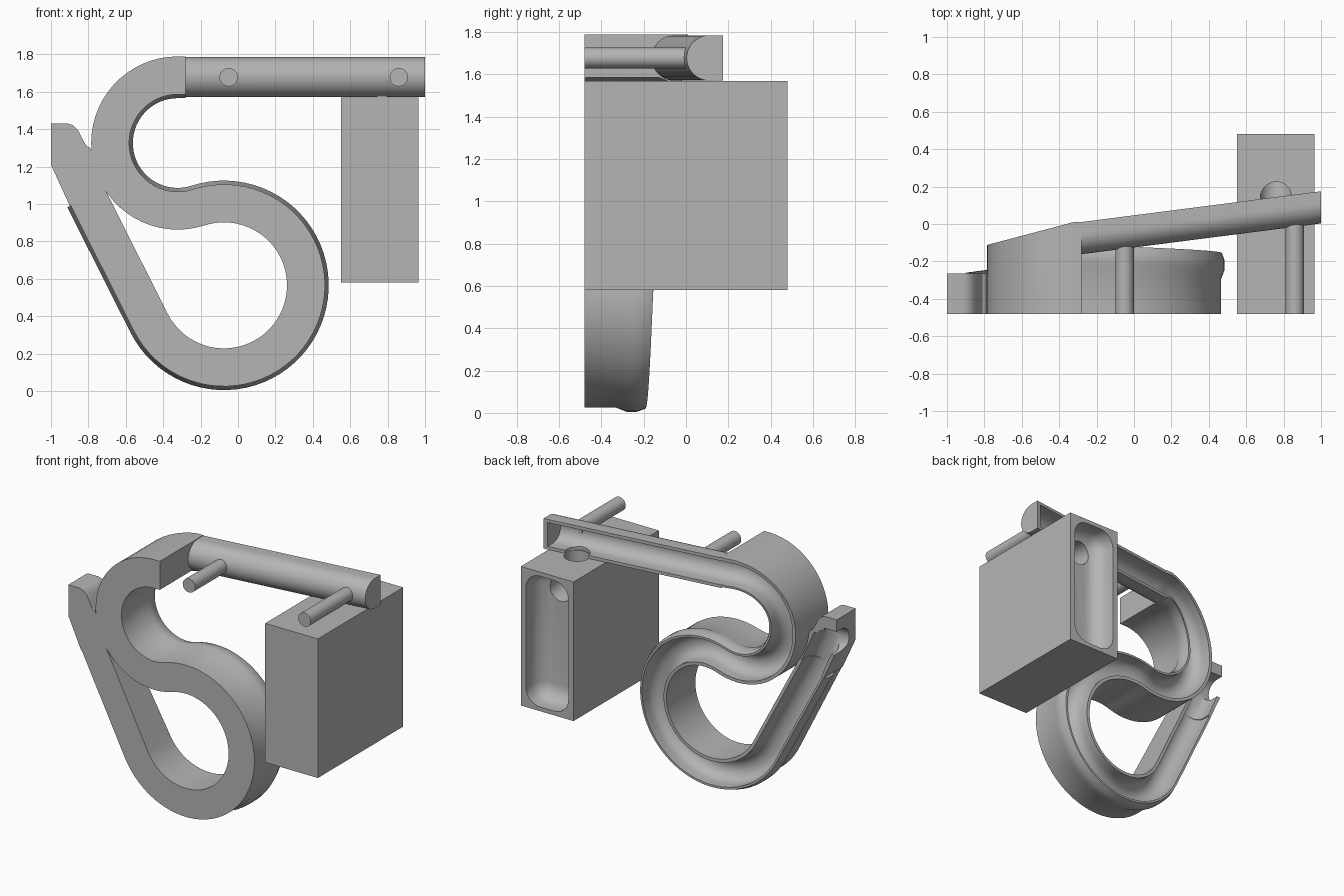
import bpy, bmesh, math
from math import cos, sin, radians, pi
from mathutils import Vector

cube = bpy.data.objects.get("Cube")
if cube:
    bpy.data.objects.remove(cube)

grey = bpy.data.materials.new("plain_grey")
grey.use_nodes = True
grey.diffuse_color = (0.46, 0.46, 0.46, 1)
grey.node_tree.nodes["Principled BSDF"].inputs["Base Color"].default_value = (0.46, 0.46, 0.46, 1)

FLOOR = -0.48      # front plane every support reaches
BORE = 0.085       # radius of the rolling groove
SINK = 0.06        # groove centre below the rear rim


def finish(name, bm):
    bmesh.ops.recalc_face_normals(bm, faces=bm.faces)
    mesh = bpy.data.meshes.new(name)
    bm.to_mesh(mesh)
    bm.free()
    mesh.materials.append(grey)
    ob = bpy.data.objects.new(name, mesh)
    bpy.context.collection.objects.link(ob)
    return ob


def sweep(name, path, section):
    """Sweep a (sideways, y) section along (x, z, rim) path points."""
    bm = bmesh.new()
    rings = []
    for i, (x, z, rim) in enumerate(path):
        a, b = path[max(i - 1, 0)], path[min(i + 1, len(path) - 1)]
        t = Vector((b[0] - a[0], b[1] - a[1])).normalized()
        rings.append([bm.verts.new((x - t.y * s, y, z + t.x * s)) for s, y in section(rim)])
    n = len(rings[0])
    for p, q in zip(rings, rings[1:]):
        for k in range(n):
            bm.faces.new((p[k], p[(k + 1) % n], q[(k + 1) % n], q[k]))
    bm.faces.new(rings[0])
    bm.faces.new(rings[-1])
    return finish(name, bm)


def extrude(name, outline, y0, y1):
    bm = bmesh.new()
    face = bm.faces.new([bm.verts.new((x, y0, z)) for x, z in outline])
    new = bmesh.ops.extrude_face_region(bm, geom=[face])["geom"]
    bmesh.ops.translate(bm, vec=(0, y1 - y0, 0), verts=[v for v in new if isinstance(v, bmesh.types.BMVert)])
    return finish(name, bm)


def box(name, low, high, bevel=0):
    bm = bmesh.new()
    bmesh.ops.create_cube(bm, size=1)
    for v in bm.verts:
        v.co = [(l + h) / 2 + c * (h - l) for c, l, h in zip(v.co, low, high)]
    if bevel:
        bmesh.ops.bevel(bm, geom=bm.edges[:], offset=bevel, segments=6, profile=0.5, affect='EDGES')
    return finish(name, bm)


def rod(name, start, end, radius):
    bm = bmesh.new()
    a, b = Vector(start), Vector(end)
    bmesh.ops.create_cone(bm, cap_ends=True, segments=32, radius1=radius, radius2=radius, depth=(b - a).length)
    turn = (b - a).to_track_quat('Z', 'Y').to_matrix()
    bmesh.ops.rotate(bm, matrix=turn, verts=bm.verts)
    bmesh.ops.translate(bm, vec=(a + b) / 2, verts=bm.verts)
    return finish(name, bm)


def ball(name, centre, radius):
    bm = bmesh.new()
    bmesh.ops.create_uvsphere(bm, u_segments=32, v_segments=16, radius=radius)
    bmesh.ops.translate(bm, vec=centre, verts=bm.verts)
    return finish(name, bm)


def cut(ob, *cutters):
    for c in cutters:
        c.hide_render = True
        mod = ob.modifiers.new("cut", 'BOOLEAN')
        mod.operation, mod.solver, mod.object = 'DIFFERENCE', 'EXACT', c
        bpy.context.view_layer.objects.active = ob
        bpy.ops.object.modifier_apply(modifier=mod.name)


def groove(rim):
    arc = [(-BORE * cos(pi * k / 14), rim - SINK - BORE * sin(pi * k / 14)) for k in range(15)]
    return [(-BORE, rim)] + arc + [(BORE, rim)]


def track_section(rim):
    lip = [(0.1, rim), (0.115, rim - 0.04), (0.115, rim - 0.09), (0.095, rim - 0.14), (0.095, FLOOR)]
    return [(-0.108, FLOOR), (-0.108, rim)] + groove(rim) + lip


def shell(rim):
    r = 0.107
    return [(r, rim)] + [(r * cos(pi * k / 20), rim - 0.065 - r * sin(pi * k / 20)) for k in range(21)] + [(-r, rim)]


def beam_section(rim):
    return groove(rim) + shell(rim)


# Curved track: small bend, large loop, then the straight run-out
big, small = 0.445, 0.355
cx, cz = -0.075, 0.565
ux = cx + (big + small) * cos(radians(108))
uz = cz + (big + small) * sin(radians(108))
path = [(-0.28, uz + small, 0.01)]
for d in range(90, 288, 6):
    drop = sin(radians(min(d - 90, 90)))
    path.append((ux + small * cos(radians(d)), uz + small * sin(radians(d)), 0.01 - 0.122 * drop))
steps = 52
for k in range(steps + 1):
    d = radians(108 - 261.2 * k / steps)
    path.append((cx + big * cos(d), cz + big * sin(d), -0.112 - 0.105 * k / steps))
tx, tz, _ = path[-1]
run = Vector((-0.45, 0.893))
ex, ez = tx + 0.75 * run.x, tz + 0.75 * run.y
path.append((ex, ez, -0.26))
track = sweep("curved_track", path, track_section)

# Run-out end with stop wall and sideways exit
side = Vector((-run.y, run.x))
low = (ex + side.x * 0.1, ez + side.y * 0.1)
high = (ex - side.x * 0.108, ez - side.y * 0.108)
outline = [low, (-1, 1.21), (-1, 1.43), (-0.91, 1.43), (-0.88, 1.42), (-0.855, 1.395),
           (-0.83, 1.345), (-0.81, 1.31), (-0.79, 1.3), high]
exit_end = extrude("track_exit", outline, FLOOR, -0.265)
gy = -0.26 - SINK
bend = (-0.9, gy, 1.26)
tools = [rod("exit_cutter_a", (ex - run.x * 0.1, gy, ez - run.y * 0.1), bend, BORE),
         rod("exit_cutter_b", bend, (-1.2, gy, bend[2]), BORE),
         ball("exit_cutter_c", bend, BORE),
         box("exit_cutter_d", (-1.2, gy, bend[2] - BORE), (bend[0], 0, bend[2] + BORE)),
         extrude("exit_cutter_e", [(ex + side.x * s - run.x * 0.1, ez + side.y * s - run.y * 0.1)
                                   for s in (BORE, -BORE)]
                 + [(bend[0] + side.x * s, bend[2] + side.y * s) for s in (-BORE, BORE)], gy, 0)]
cut(exit_end, *tools)

# Sloping beam with closed end
beam_z = 1.678
beam = sweep("sloping_beam", [(0.97, beam_z, 0.171), (-0.285, beam_z, 0.01)], beam_section)
cap = sweep("beam_end_cap", [(1, beam_z, 0.175), (0.97, beam_z, 0.171)], shell)

# Support pins
parts = [track, exit_end, beam, cap]
for label, x, y in (("inner", -0.05, -0.11), ("outer", 0.86, 0.01)):
    parts.append(rod(label + "_support_pin", (x, FLOOR, beam_z), (x, y, beam_z), 0.049))

# Feeder block with rear pocket and drop hole leading to the beam
block = box("feeder_block", (0.55, FLOOR, 0.58), (0.965, 0.48, 1.57))
pocket = box("pocket_cutter", (0.59, 0.32, 0.61), (0.925, 0.9, 1.54), 0.11)
hole = rod("hole_cutter", (0.76, 0.14, 1.42), (0.76, 0.14, 1.66), BORE)
elbow = ball("elbow_cutter", (0.76, 0.14, 1.42), BORE)
chute = rod("chute_cutter", (0.76, 0.14, 1.42), (0.76, 0.42, 1.39), BORE)
cut(block, pocket, hole, elbow, chute)
cut(beam, hole)
parts.append(block)

for c in tools + [pocket, hole, elbow, chute]:
    bpy.data.objects.remove(c)

# Smooth the curves, keep the edges crisp
bpy.ops.object.select_all(action='DESELECT')
for ob in parts:
    ob.select_set(True)
bpy.context.view_layer.objects.active = track
bpy.ops.object.shade_smooth_by_angle(angle=radians(32))
